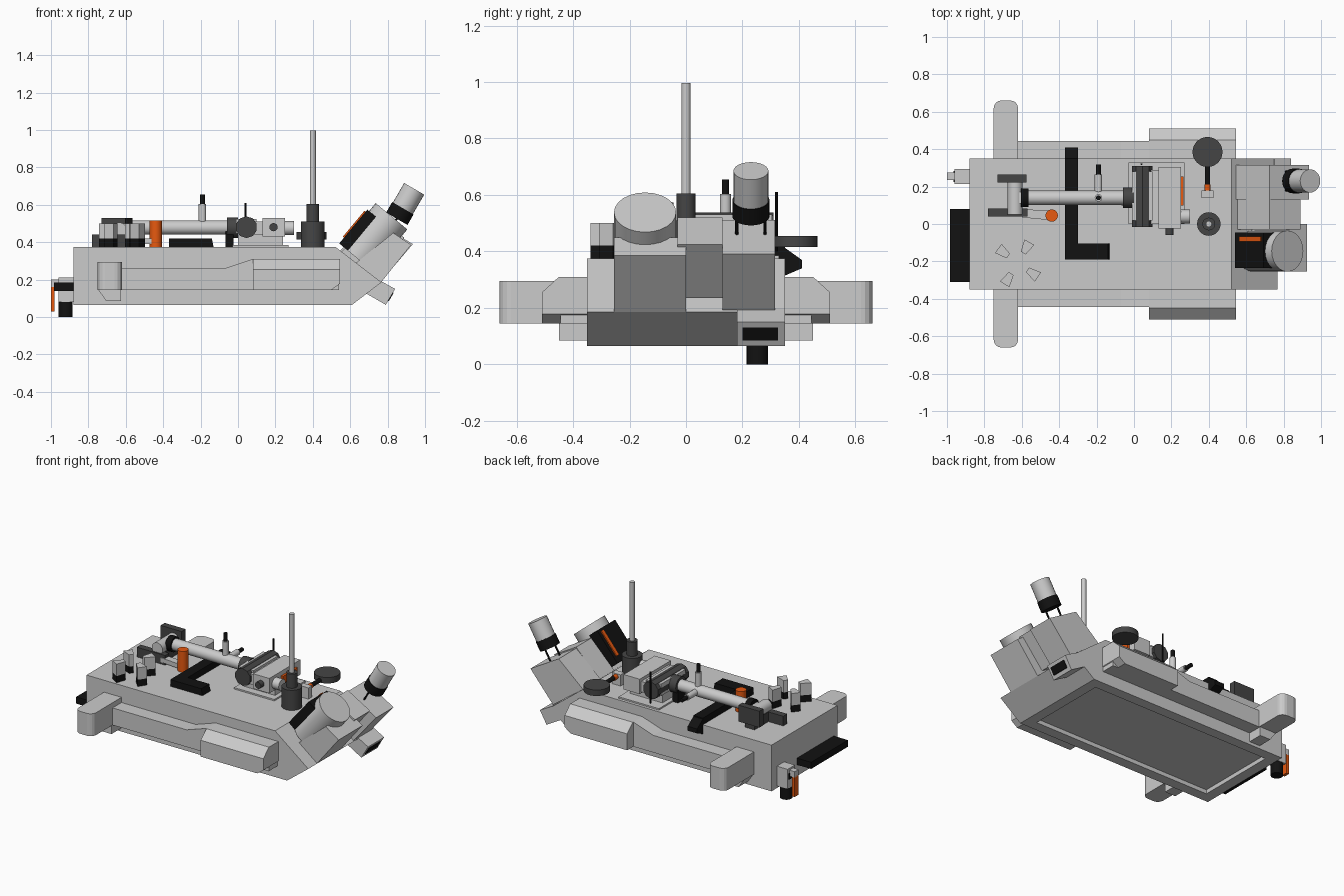
import bpy, bmesh, math
from mathutils import Vector

if "Cube" in bpy.data.objects:
    bpy.data.objects.remove(bpy.data.objects["Cube"])


def material(name, c):
    m = bpy.data.materials.new(name)
    m.diffuse_color = (*c, 1)
    m.use_nodes = True
    m.node_tree.nodes["Principled BSDF"].inputs["Base Color"].default_value = m.diffuse_color
    return m


BLACK = material("black", (0.006, 0.006, 0.006))
DARK = material("dark_grey", (0.06, 0.06, 0.06))
ORANGE = material("orange", (0.8, 0.1, 0.005))


def finish(name, bm, mat=None):
    bmesh.ops.recalc_face_normals(bm, faces=bm.faces)
    me = bpy.data.meshes.new(name)
    bm.to_mesh(me)
    bm.free()
    ob = bpy.data.objects.new(name, me)
    bpy.context.collection.objects.link(ob)
    if mat:
        me.materials.append(mat)
    return ob


def extrude(name, pts, a, b, mat=None, axis="y", inset=None):
    """Extrude an xz (axis y) or xy (axis z) outline from a to b."""
    bm = bmesh.new()
    place = (lambda p, t: (p[0], t, p[1])) if axis == "y" else (lambda p, t: (p[0], p[1], t))
    lo = [bm.verts.new(place(p, a)) for p in pts]
    hi = [bm.verts.new(place(p, b)) for p in pts]
    bm.faces.new(lo)
    bm.faces.new(hi)
    n = len(pts)
    for i in range(n):
        j = (i + 1) % n
        bm.faces.new((lo[i], lo[j], hi[j], hi[i]))
    if inset:
        bmesh.ops.recalc_face_normals(bm, faces=bm.faces)
        low = min(bm.faces, key=lambda f: f.calc_center_median().z)
        bmesh.ops.inset_region(bm, faces=[low], thickness=inset, depth=0)
        bmesh.ops.inset_region(bm, faces=[low], thickness=0.005, depth=-0.025)
    return finish(name, bm, mat)


def box(name, x, y, z, mat=None):
    return extrude(name, [(x[0], z[0]), (x[1], z[0]), (x[1], z[1]), (x[0], z[1])], *y, mat)


def cyl(name, p, q, r, mat=None, n=24, r2=None):
    p, q = Vector(p), Vector(q)
    bm = bmesh.new()
    bmesh.ops.create_cone(bm, cap_ends=True, segments=n, radius1=r,
                          radius2=r if r2 is None else r2, depth=(q - p).length)
    rot = (q - p).to_track_quat("Z", "Y").to_matrix()
    bmesh.ops.transform(bm, matrix=rot.to_4x4(), verts=bm.verts)
    bmesh.ops.translate(bm, vec=(p + q) / 2, verts=bm.verts)
    ob = finish(name, bm, mat)
    if n > 12:
        for f in ob.data.polygons:
            f.use_smooth = len(f.vertices) == 4
    return ob


# hull with wedge nose and recessed belly panel
extrude("hull", [(-.88, .065), (.61, .065), (.767, .185), (.52, .375), (-.88, .375)],
        -.35, .35, inset=.1)

# side skirts, side pods and outriggers, mirrored
for s, side in ((-1, "right"), (1, "left")):
    extrude("skirt_" + side, [(-.74, .145), (.54, .145), (.54, .31), (.08, .31), (-.07, .26),
                              (-.74, .26)], s * .34, s * .445)
    pod = extrude("side_pod_" + side, [(.08, .145), (.50, .145), (.545, .178), (.545, .31), (.08, .31)],
                  s * .34, s * .51)
    for v in pod.data.vertices:  # sloping upper shoulder
        if abs(v.co.y) > .5 and v.co.z > .3:
            v.co.z = .255
    top = extrude("side_pod_top_" + side, [(.08, .255), (.545, .255), (.545, .31), (.08, .31)],
                  s * .34, s * .51)
    for v in top.data.vertices:
        if abs(v.co.y) > .5 and v.co.z > .3:
            v.co.y = s * .45
    end = [(-.75, s * .34), (-.75, s * .62)]
    end += [(-.71 - .04 * math.cos(t), s * (.62 + .04 * math.sin(t))) for t in (.4, .8, 1.2, 1.57)]
    end += [(-.66 + .04 * math.sin(t), s * (.62 + .04 * math.cos(t))) for t in (0, .4, .8, 1.2)]
    end += [(-.62, s * .62), (-.62, s * .34)]
    extrude("outrigger_" + side, end, .145, .295, axis="z")
    extrude("outrigger_bracket_" + side, [(-.75, .15), (-.705, .085), (-.625, .085), (-.625, .15)],
            s * .34, s * .45)

# nose blocks standing on the slope
extrude("nose_block_right", [(.62, .28), (.765, .185), (.925, .385), (.83, .45)], -.255, 0)
extrude("nose_block_middle", [(.545, .34), (.73, .235), (.89, .425), (.725, .52)], -.03, .13)
extrude("nose_block_left", [(.545, .355), (.767, .192), (.935, .39), (.725, .512)], .13, .315)
extrude("nose_duct", [(.66, .14), (.79, .065), (.84, .15), (.75, .20)], .18, .35)
extrude("duct_opening", [(.78, .09), (.807, .085), (.833, .13), (.80, .14)], .2, .325, BLACK)

# large lens on the nose: axis follows the slope normal
N = Vector((.64, 0, .77))
T = Vector((-.77, 0, .64))
base = Vector((.635, -.145, .315))
cyl("large_lens", base, base + N * .29, .11)


def slab(name, t0, t1, n0, n1, y0, y1, mat):
    c = [base + T * t + N * n for t, n in ((t0, n0), (t1, n0), (t1, n1), (t0, n1))]
    extrude(name, [(v.x, v.z) for v in c], y0, y1, mat)


slab("lens_dark_cover", .02, .122, .0, .235, -.235, -.045, BLACK)
slab("lens_orange_strip", .1, .13, .04, .22, -.093, -.067, ORANGE)

# small camera on thin legs
A = Vector((.5, 0, .86)).normalized()
tip = Vector((.942, .23, .685))
cyl("small_camera", tip - A * .13, tip, .062)
cyl("small_camera_ring", tip - A * .185, tip - A * .12, .066, BLACK)
for y in (.18, .28):
    foot = tip - A * .3
    cyl("camera_leg", (foot.x, y, foot.z), (foot.x + A.x * .14, y, foot.z + A.z * .14), .006, BLACK, 8)

# mast
cyl("mast_base", (.4, 0, .37), (.4, 0, .51), .063, DARK)
cyl("mast_collar", (.4, 0, .51), (.4, 0, .605), .034, DARK)
cyl("mast_pole", (.4, 0, .6), (.4, 0, .997), .016)

# round dish on its arm
cyl("dish", (.393, .385, .415), (.393, .385, .455), .08, DARK, 32)
cyl("dish_arm", (.393, .32, .43), (.393, .2, .43), .014, BLACK, 12)
cyl("dish_arm_band", (.393, .21, .43), (.393, .165, .43), .017, ORANGE, 12)
box("dish_arm_foot", (.36, .425), (.14, .18), (.37, .45))

# L-shaped tray drooping over the side
box("tray_long", (-.37, -.3), (-.19, .35), (.37, .42), BLACK)
extrude("tray_foot", [(-.37, .37), (-.13, .37), (-.14, .42), (-.36, .42)], -.19, -.105, BLACK)
droop = box("tray_droop", (-.37, -.3), (.34, .41), (.31, .42), BLACK)
for v in droop.data.vertices:
    if v.co.y > .4:
        v.co.z = .34 if v.co.z < .35 else .37

# folded arm: boom, elbow and plates
cyl("arm_boom", (-.57, .14, .478), (-.02, .14, .478), .038)
cyl("boom_ring", (-.605, .14, .478), (-.565, .14, .478), .05, BLACK)
cyl("boom_front_ring", (-.06, .14, .478), (0, .14, .478), .055, DARK)
cyl("elbow", (-.635, .05, .465), (-.635, .25, .465), .04)
box("elbow_neck", (-.63, -.59), (.11, .17), (.44, .5))
box("elbow_plate_rear", (-.73, -.575), (.222, .265), (.42, .53), DARK)
box("elbow_plate_front", (-.78, -.57), (.04, .083), (.375, .44), DARK)
box("elbow_stand", (-.67, -.6), (.08, .23), (.37, .44), DARK)
extrude("arm_link", [(-.6, .035), (-.44, .02), (-.44, .07), (-.6, .08)], .39, .42, axis="z")
cyl("orange_post", (-.44, .045, .37), (-.44, .045, .515), .033, ORANGE)
box("boom_stand", (-.067, -.025), (.1, .18), (.37, .46), BLACK)

# posts on the boom, upright and sideways
for d, name in ((Vector((0, 0, 1)), "upright"), (Vector((0, 1, 0)), "sideways")):
    c = Vector((-.19, .14, .478))
    cyl("boom_post_" + name, c, c + d * .125, .02)
    cyl("boom_post_tip_" + name, c + d * .12, c + d * .177, .013, BLACK, 16)

# shoulder gear at the front end of the arm
cyl("shoulder_drum", (.045, -.015, .48), (.045, .31, .48), .058, DARK, 10)
box("shoulder_cover", (-.01, .1), (.02, .28), (.445, .525))
box("shoulder_bridge", (.08, .14), (.0, .29), (.44, .51))
box("shoulder_box", (.13, .25), (-.025, .305), (.43, .53))
cyl("shoulder_shaft", (.19, -.06, .48), (.19, .0, .48), .022, DARK, 16)
cyl("shoulder_knob", (.24, .04, .475), (.3, .04, .475), .037)
box("shoulder_strip", (.25, .265), (.1, .255), (.45, .5), ORANGE)
box("shoulder_stand", (.0, .24), (.05, .25), (.37, .44))
box("deck_plate", (-.03, .27), (.0, .33), (.37, .385))
cyl("whip_antenna", (.04, .32, .4), (.04, .32, .61), .005, BLACK, 8)

# four clamp blocks turned towards a common centre
for x, y in ((-.7, -.15), (-.675, -.295), (-.575, -.125), (-.54, -.265)):
    d = Vector((-.622 - x, -.209 - y)).normalized()
    e = Vector((-d.y, d.x))
    p = Vector((x, y))
    out = [p + d * a + e * b for a, b in ((.035, .015), (.035, -.015), (-.032, -.03), (-.032, .03))]
    extrude("clamp_base", out, .37, .42, BLACK, "z")
    extrude("clamp_block", out, .42, .5, None, "z")

# rear bumper and rear hanging tool
box("rear_bumper", (-.985, -.87), (-.31, .08), (.14, .185), BLACK)
cyl("rear_tool_foot", (-.922, .253, 0), (-.922, .253, .09), .038, BLACK)
box("rear_tool_body", (-.96, -.87), (.215, .293), (.08, .212))
box("rear_tool_band", (-.965, -.87), (.225, .283), (.14, .18), BLACK)
box("rear_tool_link", (-1, -.95), (.235, .275), (.16, .2))
box("rear_tool_strip", (-1, -.98), (.235, .275), (.03, .165), ORANGE)
